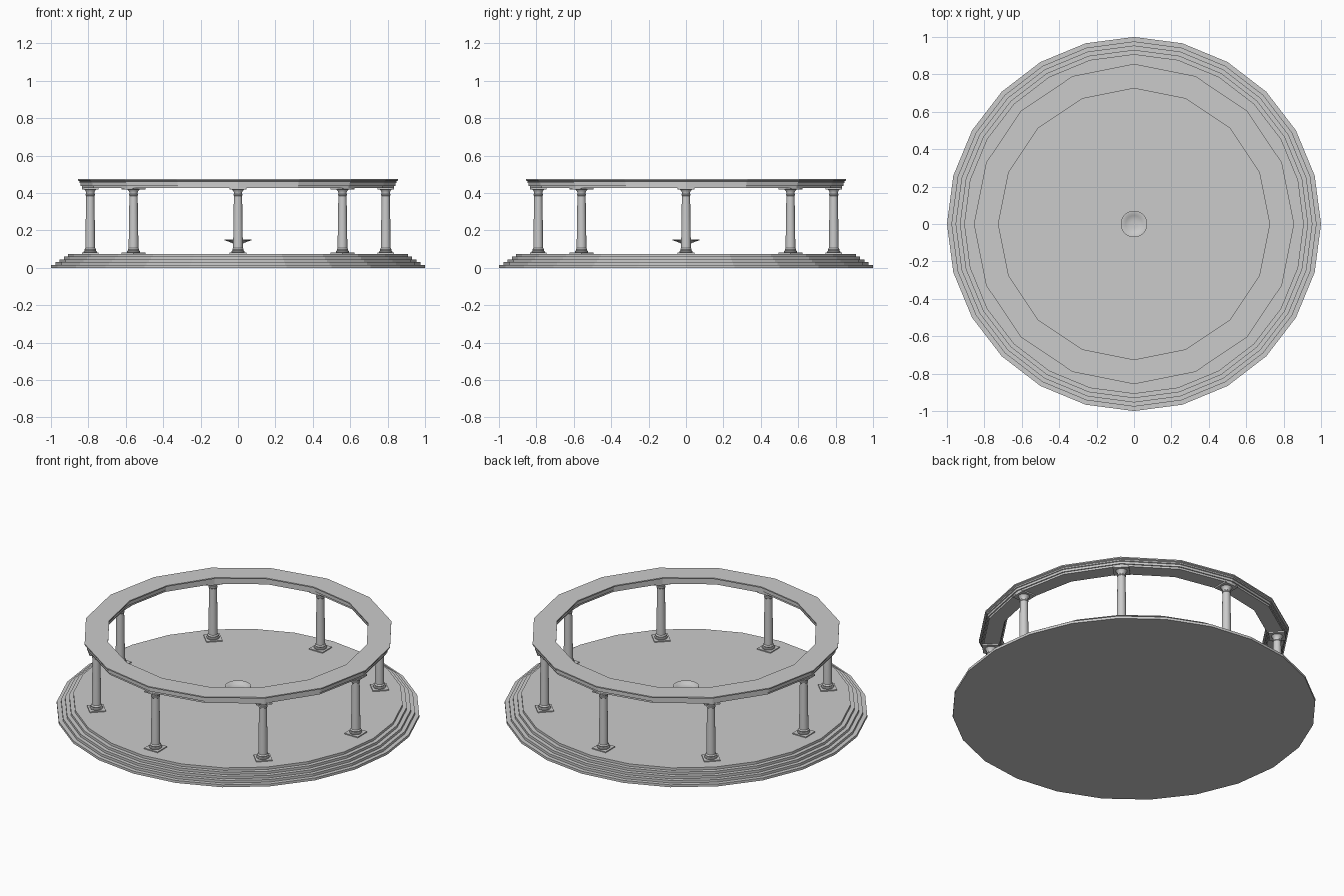
import bpy, bmesh
from math import cos, sin, pi

if "Cube" in bpy.data.objects:
    bpy.data.objects.remove(bpy.data.objects["Cube"])


def lathe(name, profile, sides, loc=(0, 0, 0), closed=False, smooth=False):
    """Revolve (radius, z) points; an open profile gets capped at both ends."""
    bm = bmesh.new()
    rings = [[bm.verts.new((r * cos(2 * pi * i / sides), r * sin(2 * pi * i / sides), z))
              for i in range(sides)] for r, z in profile]
    pairs = list(zip(rings, rings[1:]))
    if closed:
        pairs.append((rings[-1], rings[0]))
    else:
        bm.faces.new(rings[0])
        bm.faces.new(rings[-1])
    for a, b in pairs:
        for i in range(sides):
            j = (i + 1) % sides
            bm.faces.new((a[i], a[j], b[j], b[i]))
    bmesh.ops.recalc_face_normals(bm, faces=bm.faces)
    mesh = bpy.data.meshes.new(name)
    bm.to_mesh(mesh)
    bm.free()
    ob = bpy.data.objects.new(name, mesh)
    ob.location = loc
    bpy.context.collection.objects.link(ob)
    if smooth:
        bpy.ops.object.select_all(action='DESELECT')
        ob.select_set(True)
        bpy.context.view_layer.objects.active = ob
        bpy.ops.object.shade_smooth_by_angle(angle=0.6)
    return ob


def slab(name, x, y, z, size, height, turn):
    bpy.ops.mesh.primitive_cube_add(size=1, location=(x, y, z + height / 2), rotation=(0, 0, turn))
    ob = bpy.context.object
    ob.name = name
    ob.scale = (size, size, height)


# Stepped floor
steps = []
for i, r in enumerate((1.0, 0.976, 0.954, 0.931, 0.908)):
    steps += [(r, i * 0.015), (r, (i + 1) * 0.015)]
lathe("stepped_base", steps, 24)

# Eight columns, each turned to face the centre
column = [(0.034, 0.081), (0.036, 0.085), (0.034, 0.090), (0.029, 0.093), (0.031, 0.098),
          (0.029, 0.103), (0.026, 0.106), (0.025, 0.20), (0.022, 0.385), (0.025, 0.388),
          (0.025, 0.393), (0.022, 0.396), (0.023, 0.408), (0.032, 0.419)]
for k in range(8):
    a = k * pi / 4
    x, y = 0.79 * cos(a), 0.79 * sin(a)
    slab("plinth", x, y, 0.074, 0.09, 0.007, a)
    lathe("column", column, 16, (x, y, 0), smooth=True)
    slab("abacus", x, y, 0.419, 0.09, 0.008, a)

# Ring beam with stepped mouldings and projecting cornice
outer = [(0.835, 0.427), (0.835, 0.439), (0.842, 0.439), (0.842, 0.453),
         (0.847, 0.455), (0.847, 0.463), (0.856, 0.467), (0.856, 0.474)]
inner = [(0.725, 0.474), (0.725, 0.467), (0.734, 0.463), (0.734, 0.455),
         (0.739, 0.453), (0.739, 0.439), (0.745, 0.439), (0.745, 0.427)]
lathe("ring_beam", outer + inner, 16, closed=True)

# Central bowl on a slim stand
lathe("bowl", [(0.03, 0.074), (0.03, 0.082), (0.016, 0.09), (0.014, 0.125), (0.035, 0.134),
               (0.055, 0.142), (0.071, 0.147), (0.071, 0.151), (0.057, 0.151), (0.045, 0.143),
               (0.02, 0.139)], 24, smooth=True)
